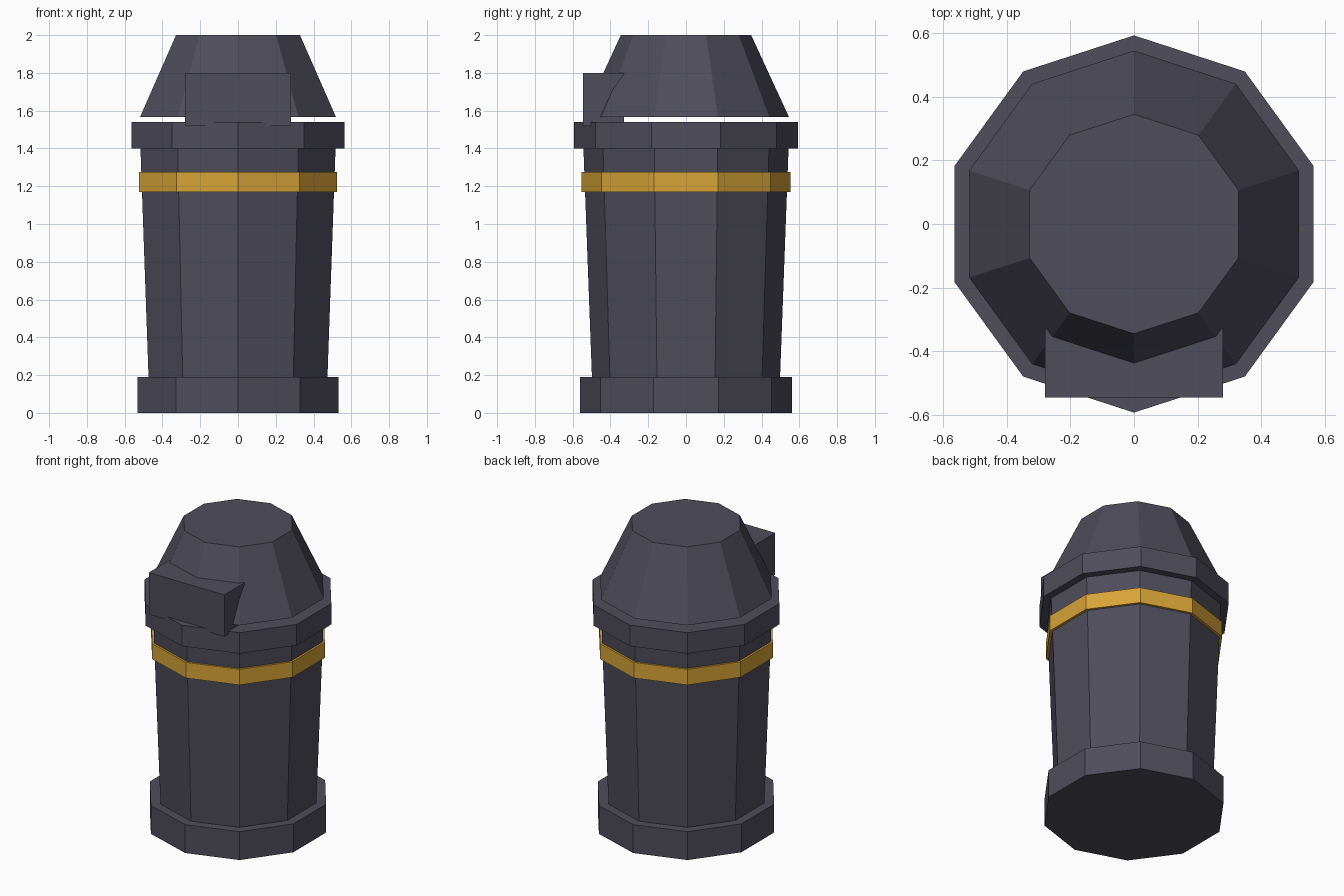
import bpy
import math

if "Cube" in bpy.data.objects:
    bpy.data.objects.remove(bpy.data.objects["Cube"], do_unlink=True)


def make_material(name, rgb):
    mat = bpy.data.materials.new(name)
    mat.use_nodes = True
    colour = (*rgb, 1.0)
    mat.diffuse_color = colour
    bsdf = next(n for n in mat.node_tree.nodes if n.type == "BSDF_PRINCIPLED")
    bsdf.inputs["Base Color"].default_value = colour
    return mat


grey = make_material("dark_grey", (0.078, 0.074, 0.104))
gold = make_material("gold", (0.68, 0.37, 0.038))


def finish(name, mat):
    obj = bpy.context.object
    obj.name = obj.data.name = name
    obj.data.materials.append(mat)
    return obj


def drum(name, r_low, r_high, z_low, z_high, mat):
    """Ten-sided tapered drum with a corner pointing to the front."""
    bpy.ops.mesh.primitive_cone_add(
        vertices=10, radius1=r_low, radius2=r_high, depth=z_high - z_low,
        location=(0, 0, (z_low + z_high) / 2))
    return finish(name, mat)


# Bin, from the floor up; the lid floats slightly above the collar
drum("base_ring", 0.56, 0.56, 0.0, 0.19, grey)
drum("body", 0.498, 0.543, 0.19, 1.40, grey)
drum("gold_band", 0.552, 0.552, 1.17, 1.275, gold)
drum("collar", 0.593, 0.593, 1.40, 1.54, grey)
drum("lid", 0.545, 0.345, 1.567, 2.0, grey)

# Box-shaped opening on the front of the lid
bpy.ops.mesh.primitive_cube_add(size=1, location=(0, -0.437, 1.66))
hood = finish("front_hood", grey)
hood.scale = (0.56, 0.216, 0.28)
